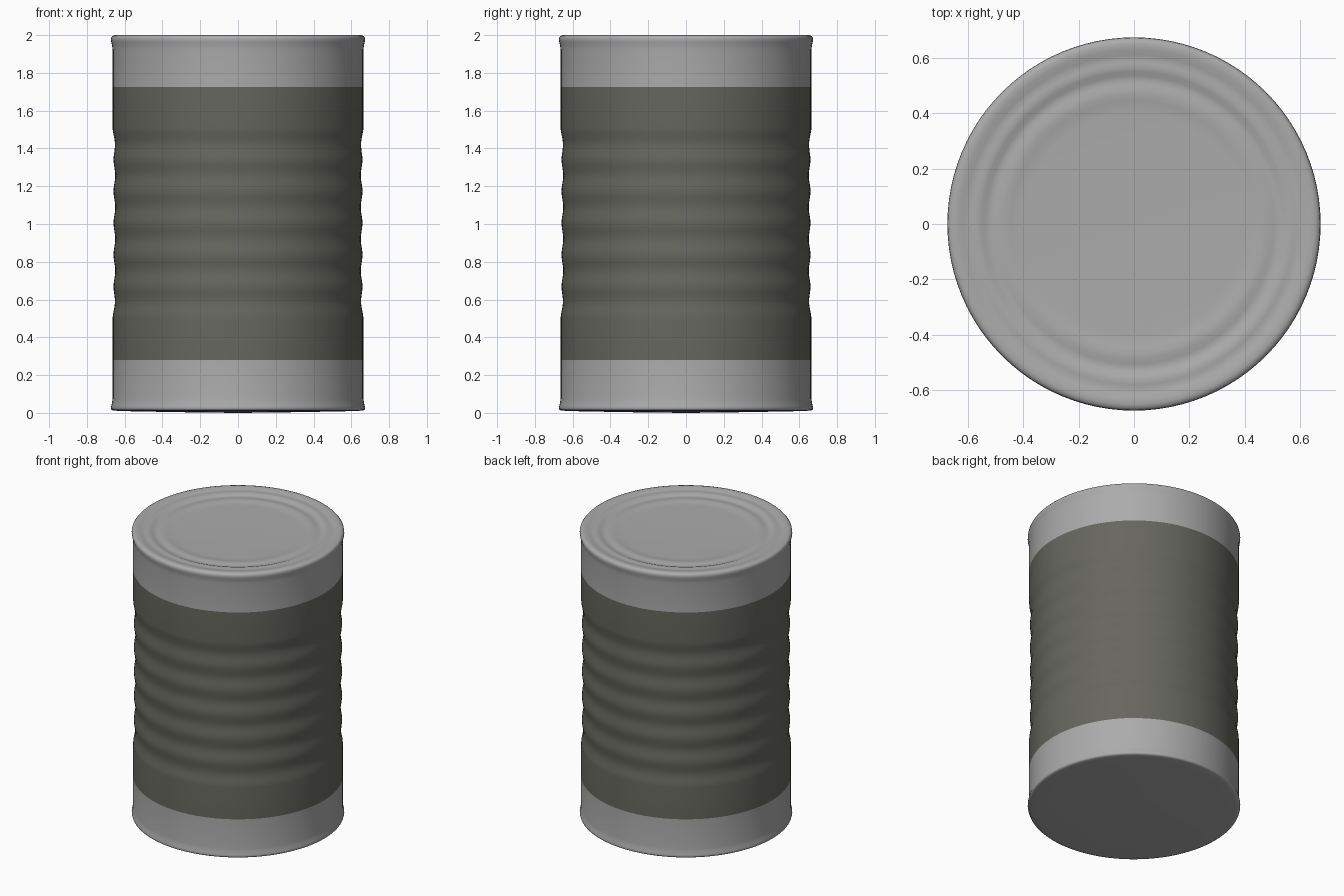
import bpy, math

cube = bpy.data.objects.get("Cube")
if cube:
    bpy.data.objects.remove(cube)

SEGMENTS = 96


def material(name, color):
    mat = bpy.data.materials.new(name)
    mat.use_nodes = True
    mat.diffuse_color = color
    bsdf = mat.node_tree.nodes["Principled BSDF"]
    bsdf.inputs["Base Color"].default_value = color
    bsdf.inputs["Roughness"].default_value = 0.5
    return mat


def lathe(name, profile, mat):
    """Spin an (r, z) profile, listed bottom to top, around the z axis."""
    verts, rings = [], []
    for r, z in profile:
        count = 1 if r == 0 else SEGMENTS
        rings.append(range(len(verts), len(verts) + count))
        for i in range(count):
            a = math.tau * i / SEGMENTS
            verts.append((r * math.cos(a), r * math.sin(a), z))
    faces = []
    for low, high in zip(rings, rings[1:]):
        for i in range(SEGMENTS):
            j = (i + 1) % SEGMENTS
            if len(low) == 1:
                faces.append((low[0], high[j], high[i]))
            elif len(high) == 1:
                faces.append((low[i], low[j], high[0]))
            else:
                faces.append((low[i], low[j], high[j], high[i]))
    mesh = bpy.data.meshes.new(name)
    mesh.from_pydata(verts, [], faces)
    mesh.materials.append(mat)
    obj = bpy.data.objects.new(name, mesh)
    bpy.context.collection.objects.link(obj)
    bpy.ops.object.select_all(action="DESELECT")
    obj.select_set(True)
    bpy.context.view_layer.objects.active = obj
    bpy.ops.object.shade_smooth_by_angle(angle=math.radians(50))
    return obj


metal = material("tin_metal", (0.41, 0.41, 0.41, 1))
paper = material("label_paper", (0.135, 0.135, 0.115, 1))

WALL = 0.664
LABEL_LOW, LABEL_HIGH = 0.28, 1.725
RIB_LOW, RIB_HIGH, RIB_COUNT = 0.5, 1.51, 6

# Bottom end with its rolled seam
lathe("bottom_end", [
    (0, 0.0), (0.2, 0.002), (0.55, 0.008), (0.64, 0.011), (0.662, 0.013),
    (0.671, 0.018), (0.673, 0.026), (0.671, 0.036), (0.667, 0.052),
    (WALL, 0.075), (WALL, LABEL_LOW)], metal)

# Ribbed label wall
label = [(WALL, LABEL_LOW)]
steps = RIB_COUNT * 12
for i in range(steps + 1):
    t = i / steps
    dent = 0.5 - 0.5 * math.cos(math.tau * RIB_COUNT * t)
    middle = 0.005 * min(1, 8 * t, 8 * (1 - t))
    label.append((WALL - middle - 0.009 * dent, RIB_LOW + t * (RIB_HIGH - RIB_LOW)))
label.append((WALL, LABEL_HIGH))
lathe("label", label, paper)

# Top end with its rolled seam and pressed lid rings
lathe("top_end", [
    (WALL, LABEL_HIGH), (WALL, 1.925), (0.667, 1.948), (0.671, 1.964),
    (0.673, 1.976), (0.671, 1.988), (0.664, 1.996), (0.65, 2.0),
    (0.63, 1.998), (0.61, 1.993), (0.595, 1.990), (0.58, 1.992),
    (0.565, 1.993), (0.55, 1.990), (0.535, 1.984), (0.52, 1.981),
    (0.505, 1.983), (0.485, 1.987), (0.465, 1.987), (0.445, 1.984),
    (0.425, 1.981), (0.40, 1.980), (0, 1.980)], metal)
